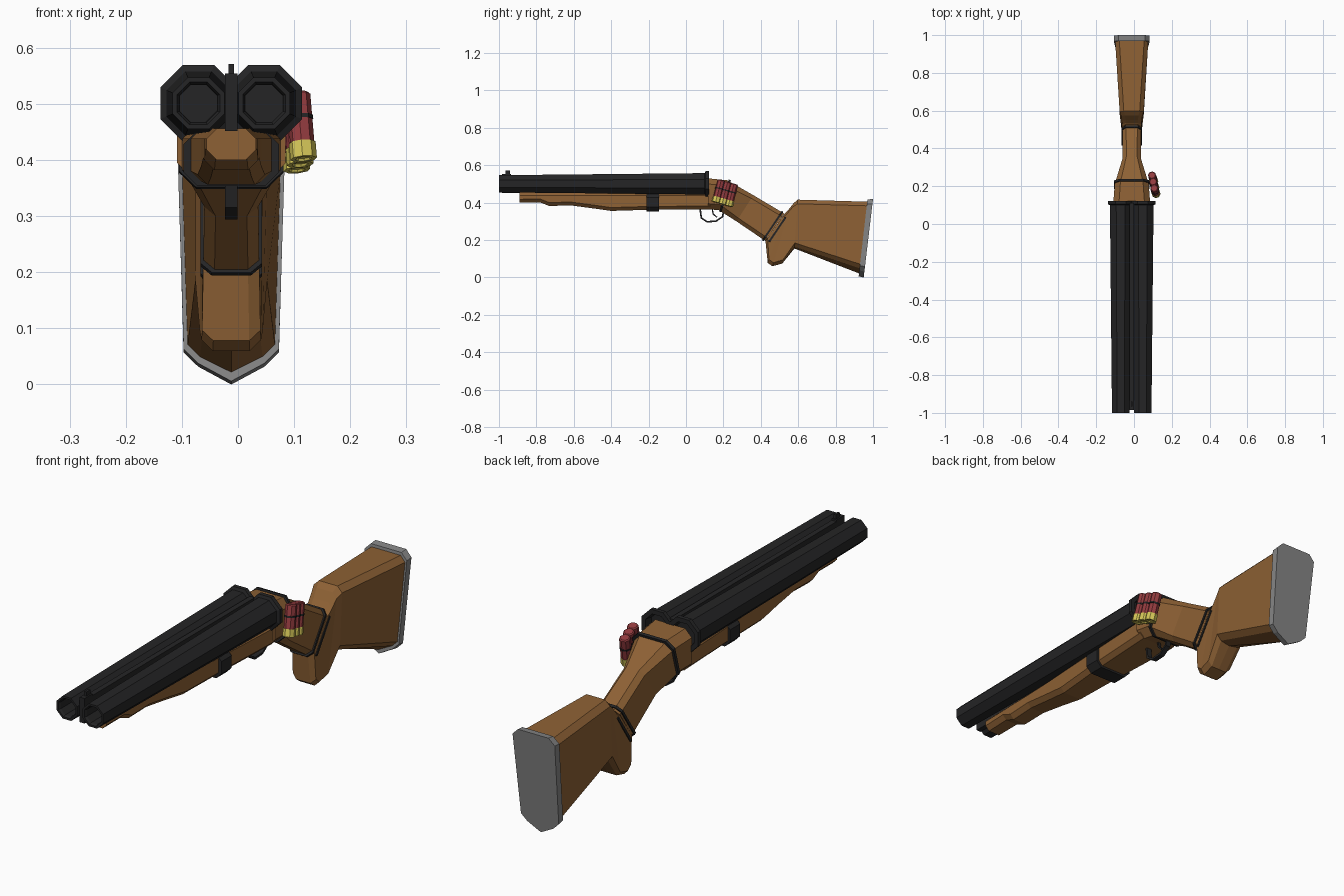
import bpy, bmesh, math
from mathutils import Vector, Matrix

if "Cube" in bpy.data.objects:
    bpy.data.objects.remove(bpy.data.objects["Cube"])

CX = -0.012  # centre line of the gun (shells make the whole model lopsided)


def material(name, rgb):
    m = bpy.data.materials.new(name)
    m.diffuse_color = (*rgb, 1)
    m.use_nodes = True
    m.node_tree.nodes["Principled BSDF"].inputs["Base Color"].default_value = m.diffuse_color
    return m


WOOD = material("wood", (0.27, 0.12, 0.035))
DARK = material("dark_metal", (0.018, 0.018, 0.019))
RED = material("shell_red", (0.30, 0.045, 0.05))
BRASS = material("brass", (0.68, 0.58, 0.10))
GREY = material("butt_grey", (0.24, 0.24, 0.24))


def finish(name, bm, mat):
    bmesh.ops.recalc_face_normals(bm, faces=bm.faces)
    me = bpy.data.meshes.new(name)
    bm.to_mesh(me)
    bm.free()
    me.materials.append(mat)
    ob = bpy.data.objects.new(name, me)
    bpy.context.collection.objects.link(ob)
    return ob


def ring(b, t, w, c=0.025, keel=0.0, wb=None):
    """Chamfered cross-section between a bottom and a top point (y, z)."""
    wb = wb or w
    b, t = Vector((0, *b)), Vector((0, *t))
    h = (t - b).length
    up = (t - b) / h
    half = [(0, 0), (wb - c, keel), (wb, keel + c), (w, h - c), (w - c, h)]
    pts = half + [(-x, v) for x, v in reversed(half[1:])]
    return [b + up * v + Vector((CX + x, 0, 0)) for x, v in pts]


def loft(name, rings, mat):
    bm = bmesh.new()
    vs = [[bm.verts.new(p) for p in r] for r in rings]
    n = len(vs[0])
    for a, b in zip(vs, vs[1:]):
        for i in range(n):
            bm.faces.new((a[i], a[(i + 1) % n], b[(i + 1) % n], b[i]))
    bm.faces.new(vs[0])
    bm.faces.new(vs[-1])
    return finish(name, bm, mat)


def lathe(name, profile, start, axis, mat, n=8):
    """Spin (radius, distance) points round an axis; flats face up and sideways."""
    q = Vector(axis).to_track_quat('Z', 'Y')
    k = 1 / math.cos(math.pi / n)
    rings = [[Vector(start) + q @ Vector((r * k * math.cos(a), r * k * math.sin(a), d))
              for a in [(i + 0.5) * 2 * math.pi / n for i in range(n)]]
             for r, d in profile]
    return loft(name, rings, mat)


def box(name, x, y, z, mat):
    bm = bmesh.new()
    size = Vector((x[1] - x[0], y[1] - y[0], z[1] - z[0]))
    mid = Vector((sum(x) / 2, sum(y) / 2, sum(z) / 2))
    bmesh.ops.create_cube(bm, matrix=Matrix.Translation(mid) @ Matrix.Diagonal((*size, 1)))
    return finish(name, bm, mat)


def strap(name, b, t, w, c, thick, mat):
    """Thin band following a section of the stock."""
    d = Vector((t[1] - b[1], b[0] - t[0])).normalized() * thick
    loft(name, [ring(b, t, w, c),
                ring((b[0] + d.x, b[1] + d.y), (t[0] + d.x, t[1] + d.y), w, c)], mat)


def ribbon(name, pts, width, thick, mat):
    bm = bmesh.new()
    rows = [[bm.verts.new((CX + s * width / 2, y, z)) for s in (-1, 1)] for y, z in pts]
    for a, b in zip(rows, rows[1:]):
        bm.faces.new((a[0], a[1], b[1], b[0]))
    ob = finish(name, bm, mat)
    mod = ob.modifiers.new("thickness", 'SOLIDIFY')
    mod.thickness, mod.offset = thick, 0


# Twin octagonal barrels with bores and rear flanges
barrel = [(0.002, 0.7), (0.033, 0.7), (0.034, 0.01), (0.038, 0), (0.046, 0),
          (0.057, 1.10), (0.068, 1.105), (0.068, 1.122), (0.05, 1.122),
          (0.045, 1.09), (0.002, 1.09)]
for side, label in ((-1, "left"), (1, "right")):
    lathe("barrel_" + label, barrel, (CX + side * 0.0585, -1, 0.501), (0, 1, 0), DARK)

# Rib between the barrels and the front sight
box("barrel_rib", (CX - 0.011, CX + 0.011), (-0.985, 0.11), (0.452, 0.547), DARK)
box("sight_base", (CX - 0.011, CX + 0.011), (-0.985, -0.935), (0.53, 0.554), DARK)
box("front_sight", (CX - 0.005, CX + 0.005), (-0.965, -0.94), (0.55, 0.571), DARK)

# Wavy wooden fore-end
fore = [(-0.89, 0.400, 0.044), (-0.78, 0.402, 0.046), (-0.73, 0.382, 0.048),
        (-0.62, 0.386, 0.050), (-0.50, 0.370, 0.054), (-0.40, 0.356, 0.060),
        (-0.20, 0.362, 0.072), (0.13, 0.364, 0.088)]
loft("fore_end", [ring((y, z), (y, 0.456), w, 0.018) for y, z, w in fore], WOOD)
loft("fore_end_band", [ring((y, 0.354), (y, 0.452), 0.085, 0.024)
                       for y in (-0.21, -0.145)], DARK)

# Receiver running down into the wrist
loft("receiver", [ring((0.118, 0.365), (0.118, 0.53), 0.097, 0.03),
                  ring((0.175, 0.36), (0.22, 0.52), 0.09, 0.03),
                  ring((0.27, 0.30), (0.36, 0.44), 0.048, 0.02),
                  ring((0.425, 0.195), (0.525, 0.342), 0.05, 0.02)], WOOD)
strap("receiver_strap", (0.178, 0.352), (0.228, 0.524), 0.093, 0.03, 0.012, DARK)

# Shoulder stock with grip bulge, then butt plate
loft("stock", [ring((0.425, 0.195), (0.527, 0.342), 0.05, 0.02),
               ring((0.437, 0.078), (0.535, 0.348), 0.052, 0.02),
               ring((0.462, 0.060), (0.550, 0.365), 0.053, 0.02),
               ring((0.515, 0.075), (0.575, 0.397), 0.056, 0.02),
               ring((0.580, 0.155), (0.597, 0.416), 0.064, 0.022, 0.008),
               ring((0.930, 0.020), (0.975, 0.405), 0.088, 0.022, 0.028, 0.078)], WOOD)
loft("butt_plate", [ring((0.923, 0.006), (0.970, 0.417), 0.095, 0.026, 0.032, 0.085),
                    ring((0.950, 0.0), (1.0, 0.420), 0.095, 0.026, 0.032, 0.085)], GREY)
for i, s in enumerate((-0.014, 0.012)):
    strap(f"wrist_band_{i}", (0.420 + s, 0.190 - 0.7 * s), (0.526 + s, 0.347 - 0.7 * s),
          0.055, 0.02, 0.010, DARK)

# Trigger guard and trigger
ribbon("trigger_guard", [(0.075, 0.37), (0.082, 0.318), (0.112, 0.298), (0.16, 0.301),
                         (0.195, 0.325), (0.203, 0.36)], 0.022, 0.009, DARK)
ribbon("trigger", [(0.14, 0.37), (0.145, 0.34), (0.165, 0.322)], 0.012, 0.007, DARK)

# Three spare shells held against the right side
for i in range(3):
    low = Vector((0.117 - 0.006 * i, 0.160 + 0.034 * i, 0.402 - 0.010 * i))
    axis = Vector((-0.010, 0.030, 0.118))
    ln = axis.length
    lathe(f"shell_brass_{i}", [(0.012, 0.004), (0.014, 0), (0.022, 0), (0.022, 0.03)],
          low, axis, BRASS)
    lathe(f"shell_case_{i}", [(0.020, 0.028), (0.020, ln - 0.004), (0.016, ln)], low, axis, RED)
    lathe(f"shell_loop_{i}", [(0.0215, 0.072), (0.0215, 0.079)], low, axis, DARK)
